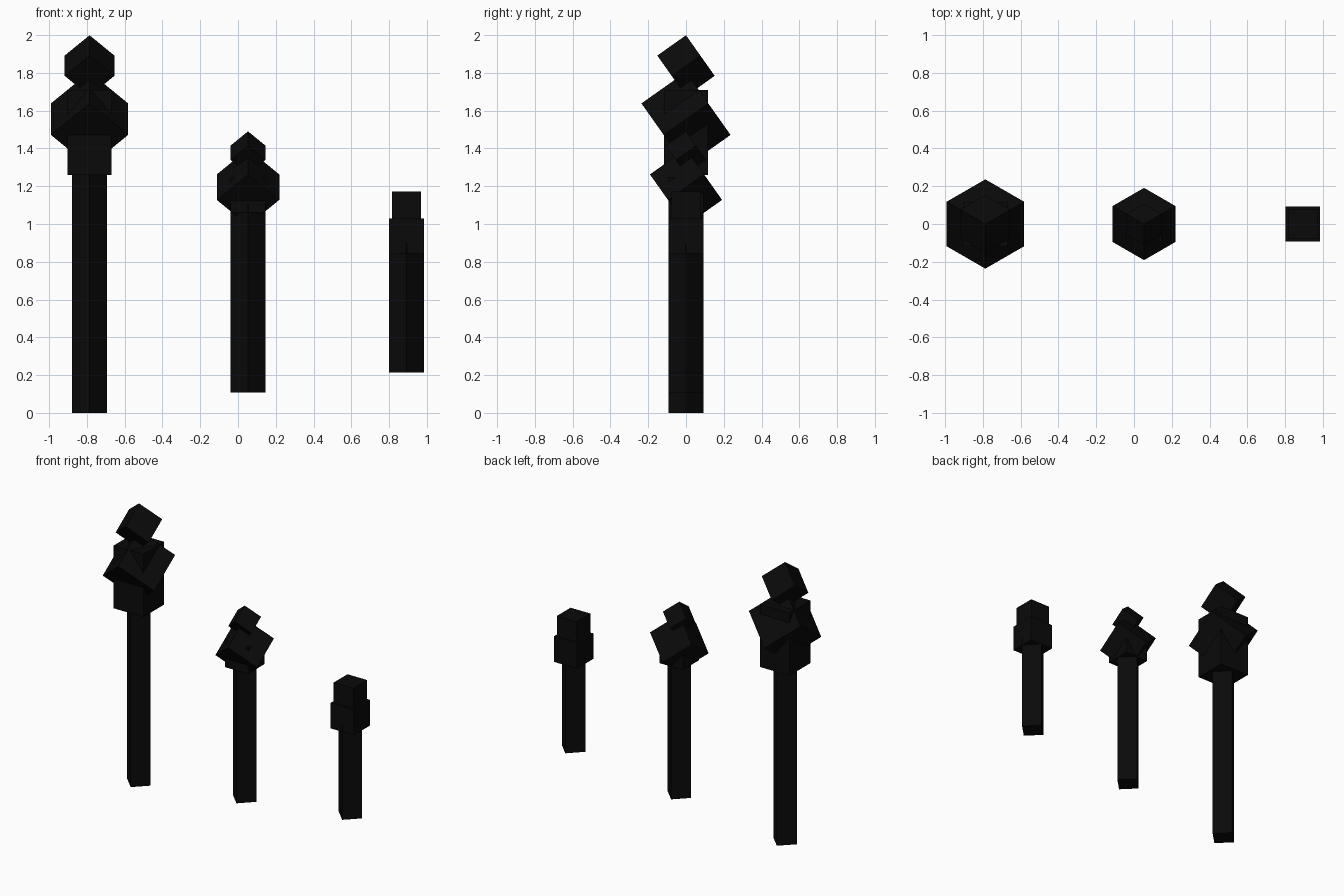
import bpy, bmesh, math
from mathutils import Matrix

if "Cube" in bpy.data.objects:
    bpy.data.objects.remove(bpy.data.objects["Cube"])

black = bpy.data.materials.new("near_black")
black.diffuse_color = (0.003, 0.003, 0.003, 1)
black.use_nodes = True
black.node_tree.nodes["Principled BSDF"].inputs["Base Color"].default_value = black.diffuse_color


def box(name, centre, size, rot=Matrix.Identity(4)):
    """Flat-faced box of the given size, rotated about its centre."""
    bm = bmesh.new()
    bmesh.ops.create_cube(bm, size=1, matrix=rot @ Matrix.Diagonal((*size, 1)))
    me = bpy.data.meshes.new(name)
    bm.to_mesh(me)
    bm.free()
    me.materials.append(black)
    ob = bpy.data.objects.new(name, me)
    ob.location = centre
    bpy.context.collection.objects.link(ob)
    return ob


DIAMOND = Matrix.Rotation(math.radians(45), 4, 'Z')
# cube balanced on one corner
ON_CORNER = Matrix.Rotation(-math.atan(math.sqrt(2)), 4, 'X') @ DIAMOND


def upright(name, x, z0, z1, width, rot=Matrix.Identity(4)):
    box(name, (x, 0, (z0 + z1) / 2), (width, width, z1 - z0), rot)


def corner_cube(name, x, z, radius):
    """Corner-standing cube whose top outline is a hexagon of this radius."""
    a = radius * math.sqrt(1.5)
    box(name, (x, 0, z), (a, a, a), ON_CORNER)


SHAFT = 0.187 / math.sqrt(2)  # square shafts turned 45 degrees

# tall post
upright("tall_shaft", -0.786, 0, 1.30, SHAFT, DIAMOND)
upright("tall_block", -0.786, 1.26, 1.71, 0.235)
corner_cube("tall_large_cube", -0.786, 1.555, 0.236)
corner_cube("tall_small_cube", -0.786, 1.838, 0.152)

# middle post
upright("middle_shaft", 0.053, 0.108, 1.10, SHAFT, DIAMOND)
upright("middle_block", 0.053, 1.06, 1.245, 0.184)
corner_cube("middle_large_cube", 0.053, 1.195, 0.191)
corner_cube("middle_small_cube", 0.053, 1.377, 0.107)

# short post
upright("short_shaft", 0.892, 0.214, 0.90, SHAFT, DIAMOND)
upright("short_block", 0.892, 0.845, 1.028, 0.184)
upright("short_top_block", 0.892, 1.016, 1.172, 0.156)
